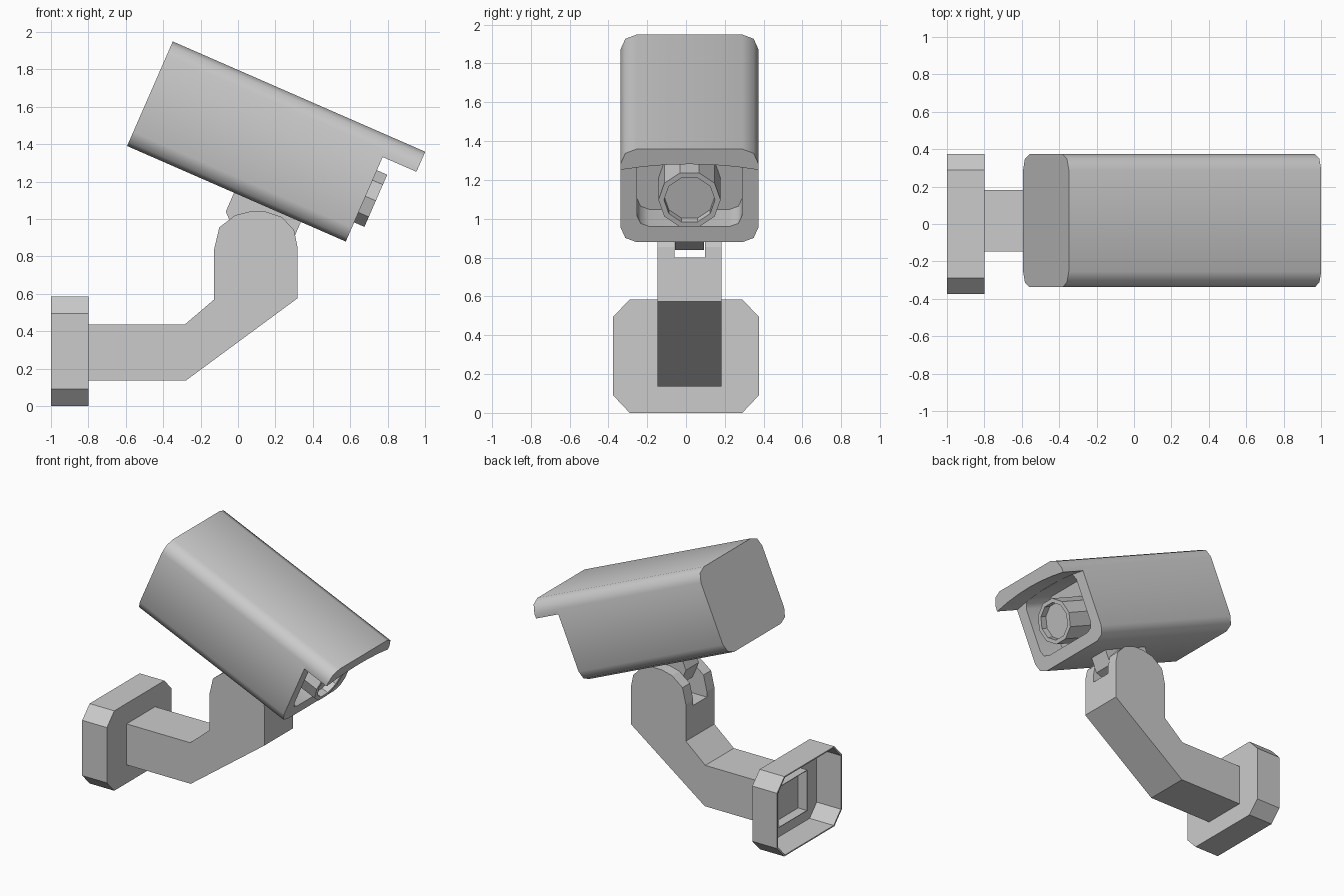
import bpy, bmesh
from math import sin, cos, pi, radians
from mathutils import Matrix, Vector

if "Cube" in bpy.data.objects:
    bpy.data.objects.remove(bpy.data.objects["Cube"])


def prism(name, pts, a, b, axis='x', dents=(), matrix=None):
    """Extrude a profile from a to b. Profile is (y,z) for axis x, (x,z) for axis y.
    dents: (side, scale_y, scale_z, depth) sinks the end cap facing +x or -x."""
    bm = bmesh.new()
    place = (lambda p, t: (t, p[0], p[1])) if axis == 'x' else (lambda p, t: (p[0], t, p[1]))
    r0 = [bm.verts.new(place(p, a)) for p in pts]
    r1 = [bm.verts.new(place(p, b)) for p in pts]
    n = len(pts)
    bm.faces.new(r0)
    bm.faces.new(r1)
    for i in range(n):
        j = (i + 1) % n
        bm.faces.new((r0[i], r0[j], r1[j], r1[i]))
    bmesh.ops.recalc_face_normals(bm, faces=bm.faces)
    for side, sy, sz, depth in dents:
        bm.normal_update()
        f = max((f for f in bm.faces if f.normal.x * side > 0.99),
                key=lambda f: f.calc_center_bounds().x * side)
        c = f.calc_center_bounds()
        base = [v.co.copy() for v in f.verts]
        for d in (0, depth):
            bmesh.ops.inset_individual(bm, faces=[f], thickness=0.001)
            for v in f.verts:
                o = min(base, key=lambda q: (q - v.co).length)
                v.co = Vector((o.x - side * d, c.y + (o.y - c.y) * (sy if d == 0 else 1),
                               c.z + (o.z - c.z) * (sz if d == 0 else 1)))
            base = [v.co.copy() for v in f.verts]
    me = bpy.data.meshes.new(name)
    bm.to_mesh(me)
    bm.free()
    ob = bpy.data.objects.new(name, me)
    bpy.context.collection.objects.link(ob)
    if matrix:
        ob.matrix_world = matrix
    return ob


def activate(ob):
    bpy.ops.object.select_all(action='DESELECT')
    ob.select_set(True)
    bpy.context.view_layer.objects.active = ob


def corner(cy, cz, r, start):
    return [(cy + r * cos(start + k * pi / 4), cz + r * sin(start + k * pi / 4)) for k in range(3)]


YC = 0.018  # centre line of arm and camera

# wall plate: hollow octagonal cup
prism("wall_plate", [(-.29, 0), (.29, 0), (.375, .09), (.375, .495), (.29, .585),
                     (-.29, .585), (-.375, .495), (-.375, .09)], -1, -.8,
      dents=[(-1, .97, .97, .195)])

# bent arm with rounded head and open rear end
arm = prism("arm", [(-.88, .135), (-.28, .135), (.317, .575), (.317, .855), (.30, .94),
                    (.235, 1.01), (.145, 1.04), (.065, 1.04), (-.015, 1.02), (-.10, .955),
                    (-.127, .84), (-.127, .57), (-.285, .435), (-.88, .435)],
            YC - .165, YC + .165, 'y', dents=[(-1, .97, .97, .07)])

# slot through the arm head
slot = prism("slot_cutter", [(-.5, .80), (.6, .80), (.6, 1.3), (-.5, 1.3)],
             YC - .078, YC + .08, 'y')
slot.hide_render = True
mod = arm.modifiers.new("slot", 'BOOLEAN')
mod.operation = 'DIFFERENCE'
mod.solver = 'EXACT'
mod.object = slot
activate(arm)
bpy.ops.object.modifier_apply(modifier="slot")
bpy.data.objects.remove(slot)

# tilted camera frame: x along the camera, z up from its underside
tilt = Matrix.Translation((-.593, YC, 1.39)) @ Matrix.Rotation(radians(23.6), 4, 'Y')
W, H, R = .355, .61, .083

# housing with recessed front
top = corner(W - R, H - R, R, 0) + corner(R - W, H - R, R, pi / 2)
bottom = corner(R - W, R, R, pi) + corner(W - R, R, R, 1.5 * pi)
housing = prism("housing", top + bottom, 0, 1.276, dents=[(1, .76, .71, .22)], matrix=tilt)

# sun hood with arched underside
arch = [(y, .525 - .032 * (y / W) ** 2) for y in (-W, -.24, -.12, 0, .12, .24, W)]
hood = prism("hood", top + arch, 1.27, 1.473, matrix=tilt)
for ob in (housing, hood):
    activate(ob)
    bpy.ops.object.shade_smooth_by_angle(angle=radians(50))

# ten-sided lens barrel with sunken glass
prism("lens", [(.16 * cos(k * pi / 5), .264 + .16 * sin(k * pi / 5)) for k in range(10)],
      1.04, 1.336, dents=[(1, .82, .82, .05)], matrix=tilt)

# hinge tongue under the housing
prism("hinge_tongue", [(.624, .02), (.624, -.11), (.72, -.2), (.918, -.2), (1.014, -.11),
                       (1.014, .02)], -.074, .076, 'y', matrix=tilt)
